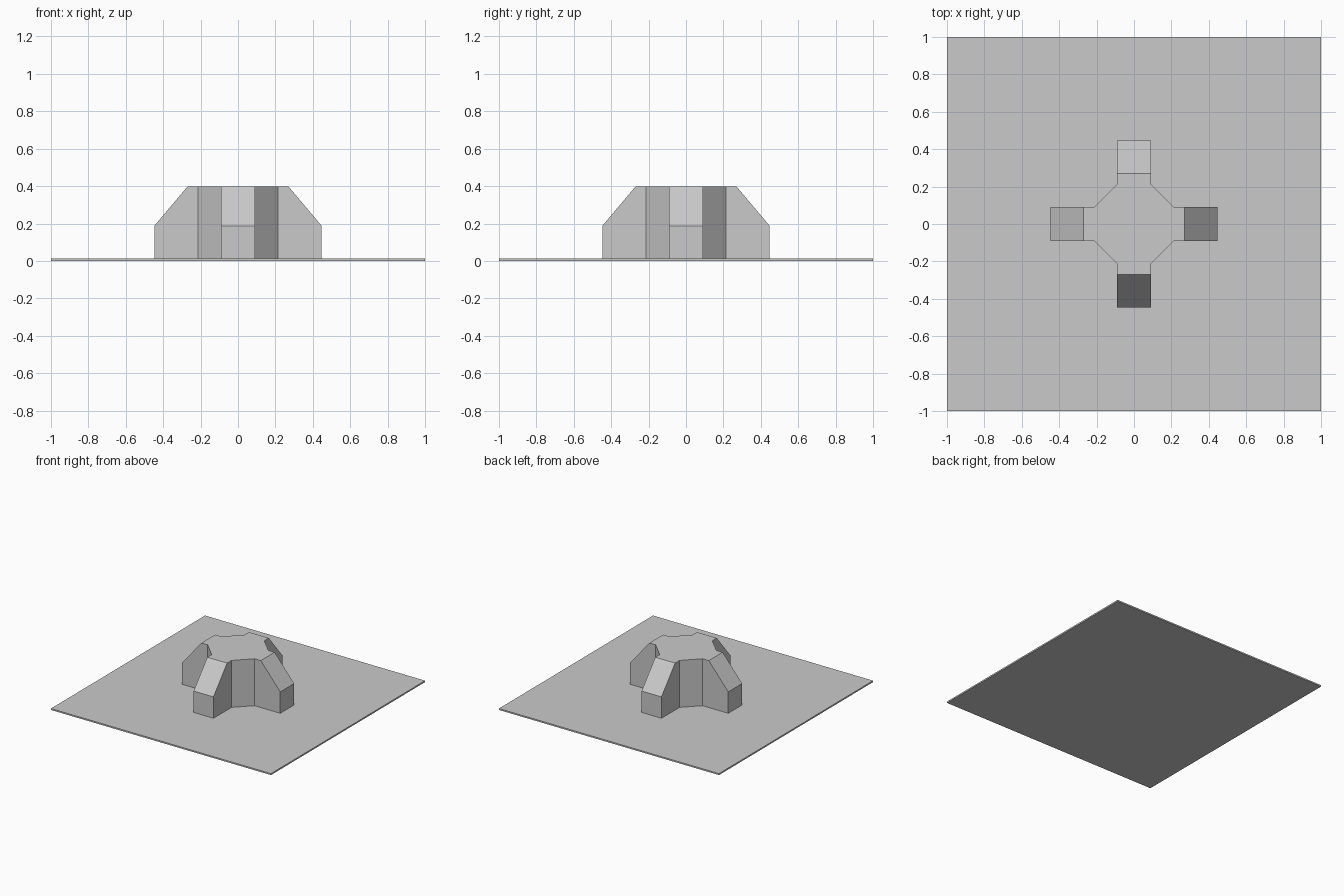
import bpy
import bmesh
from math import pi
from mathutils import Matrix, Vector

cube = bpy.data.objects.get("Cube")
if cube:
    bpy.data.objects.remove(cube, do_unlink=True)

PLATE = 0.012                 # plate thickness
HEIGHT = 0.398                # top of the block
HUB, HALF, REACH = 0.213, 0.09, 0.447   # hub radius, arm half width, arm length
SLOPE_IN, SLOPE_Z = 0.27, 0.188         # where the arm slope starts and ends

grey = bpy.data.materials.new("concrete grey")
grey.use_nodes = True
colour = (0.59, 0.59, 0.59, 1)
grey.diffuse_color = colour
grey.node_tree.nodes["Principled BSDF"].inputs["Base Color"].default_value = colour


def add_object(name, bm):
    bmesh.ops.recalc_face_normals(bm, faces=bm.faces)
    mesh = bpy.data.meshes.new(name)
    bm.to_mesh(mesh)
    bm.free()
    mesh.materials.append(grey)
    obj = bpy.data.objects.new(name, mesh)
    bpy.context.scene.collection.objects.link(obj)
    return obj


# Thin square ground plate
bm = bmesh.new()
bmesh.ops.create_cube(bm, size=1)
bmesh.ops.scale(bm, vec=(2, 2, PLATE), verts=bm.verts)
bmesh.ops.translate(bm, vec=(0, 0, PLATE / 2), verts=bm.verts)
add_object("ground_plate", bm)

# Octagonal hub with four arms, extruded from one outline
bm = bmesh.new()
turns = [Matrix.Rotation(i * pi / 2, 3, "Z") for i in range(4)]
arm = [(HUB, -HALF), (REACH, -HALF), (REACH, HALF), (HUB, HALF)]
outline = [bm.verts.new(t @ Vector((x, y, PLATE))) for t in turns for x, y in arm]
base = bm.faces.new(outline)
top = bmesh.ops.extrude_face_region(bm, geom=[base], use_keep_orig=True)
bmesh.ops.translate(bm, vec=(0, 0, HEIGHT - PLATE),
                    verts=[v for v in top["geom"] if isinstance(v, bmesh.types.BMVert)])

# Slice a slope off the end of each arm and close the cut
normal = Vector((HEIGHT - SLOPE_Z, 0, REACH - SLOPE_IN)).normalized()
for t in turns:
    cut = bmesh.ops.bisect_plane(
        bm, geom=bm.verts[:] + bm.edges[:] + bm.faces[:], dist=0.00001,
        plane_co=t @ Vector((SLOPE_IN, 0, HEIGHT)), plane_no=t @ normal,
        clear_outer=True)
    edges = [e for e in cut["geom_cut"] if isinstance(e, bmesh.types.BMEdge)]
    bmesh.ops.holes_fill(bm, edges=edges, sides=0)
add_object("cross_block", bm)
